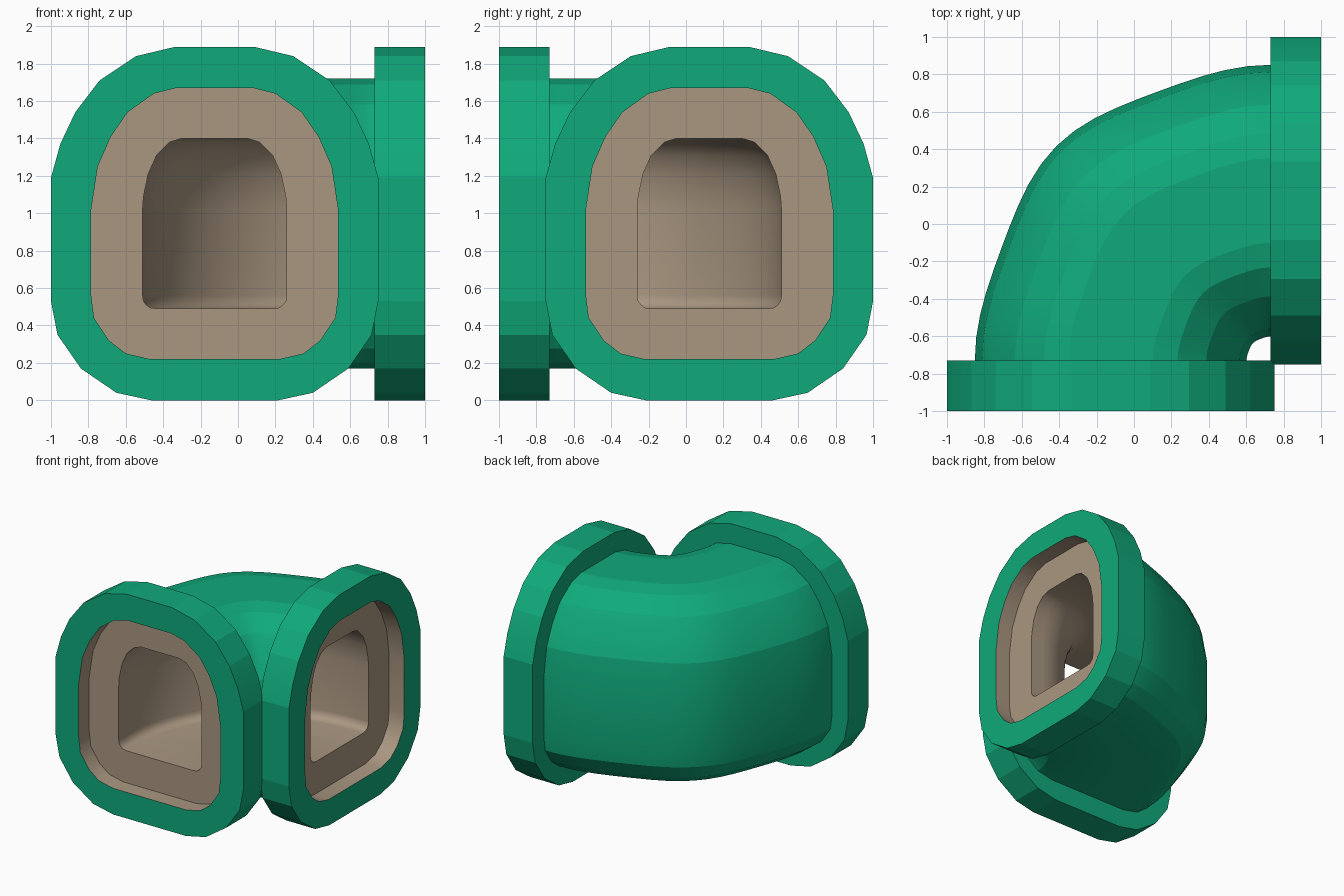
import bpy, bmesh
from math import sin, cos, pi, radians

cube = bpy.data.objects.get("Cube")
if cube:
    bpy.data.objects.remove(cube)


def material(name, rgb):
    m = bpy.data.materials.new(name)
    m.use_nodes = True
    m.diffuse_color = (*rgb, 1)
    m.node_tree.nodes["Principled BSDF"].inputs["Base Color"].default_value = (*rgb, 1)
    return m


GREEN, TAN = 0, 1
MATERIALS = [material("green", (0.005, 0.40, 0.195)), material("tan", (0.40, 0.31, 0.22))]

PIVOT = 0.73      # bend axis stands at (PIVOT, -PIVOT)
BEND = 0.855      # radius of the pipe centre line
MID_Z = 0.945
RECESS = 0.13     # level of the ledge inside each mouth
LIP = 0.27        # flange thickness


def closed(half):
    """Mirror a half section (offset, z) running from top to bottom."""
    return half + [(-u, z) for u, z in reversed(half)]


outer = closed([(.21, 1.89), (.42, 1.84), (.615, 1.71), (.745, 1.54), (.825, 1.37), (.875, 1.19),
                (.875, .53), (.84, .35), (.715, .17), (.525, .04), (.34, 0)])
rim = closed([(.205, 1.67), (.325, 1.64), (.465, 1.54), (.555, 1.41), (.625, 1.25), (.66, 1.02),
              (.66, .56), (.645, .44), (.565, .32), (.475, .25), (.345, .22)])
hole = closed([(.175, 1.4), (.24, 1.38), (.31, 1.31), (.355, 1.21), (.38, 1.09), (.385, 1.02),
               (.385, .56), (.38, .53), (.365, .51), (.345, .495), (.31, .49)])
shell = [(u * 1.1, MID_Z + (z - MID_Z) * 1.069) for u, z in rim]


def ring(section, turn, out=0, swell=1):
    """Place a section at an angle round the bend, pushed out along the pipe."""
    pts = []
    for u, z in section:
        r = (BEND - u) * swell
        pts.append((PIVOT - r * cos(turn) + out * sin(turn),
                    -PIVOT + r * sin(turn) - out * cos(turn), z))
    return pts


def loft_loop(name, rings, colours, limits):
    """Skin a closed loop of rings; colours[i] covers the band after ring i."""
    bm = bmesh.new()
    rows = [[bm.verts.new(p) for p in pts] for pts in rings]
    n = len(rows[0])
    for i, a in enumerate(rows):
        b = rows[(i + 1) % len(rows)]
        for j in range(n):
            k = (j + 1) % n
            f = bm.faces.new((a[j], a[k], b[k], b[j]))
            f.material_index = colours[i]
            f.smooth = True
    bmesh.ops.recalc_face_normals(bm, faces=bm.faces)
    for e in bm.edges:
        limit = min(limits[f.material_index] for f in e.link_faces)
        e.smooth = e.calc_face_angle(0) < radians(limit)
    mesh = bpy.data.meshes.new(name)
    bm.to_mesh(mesh)
    bm.free()
    for m in MATERIALS:
        mesh.materials.append(m)
    ob = bpy.data.objects.new(name, mesh)
    bpy.context.collection.objects.link(ob)


# Flanges: thick collar, recessed ledge and opening
for name, turn in (("front_flange", 0), ("side_flange", pi / 2)):
    rings = [ring(s, turn, d) for s, d in
             ((outer, 0), (outer, LIP), (rim, LIP), (rim, RECESS), (hole, RECESS), (hole, 0))]
    loft_loop(name, rings, [GREEN, GREEN, TAN, TAN, TAN, GREEN], (10, 40))

# Elbow: green outer shell, then back through the tan bore
STEPS = 20
turns = [pi / 2 * i / STEPS for i in range(STEPS + 1)]
skin = [ring(shell, t, 0, 1 + .025 * sin(2 * t) ** 6 - .017 * sin(4 * t) ** 2) for t in turns]
skin = [ring(shell, 0, .05)] + skin + [ring(shell, pi / 2, .05)]
bore = [ring(hole, t) for t in reversed(turns)]
colours = [GREEN] * (len(skin) - 1) + [TAN] * (len(bore) + 1)
loft_loop("elbow_pipe", skin + bore, colours, (13, 40))
